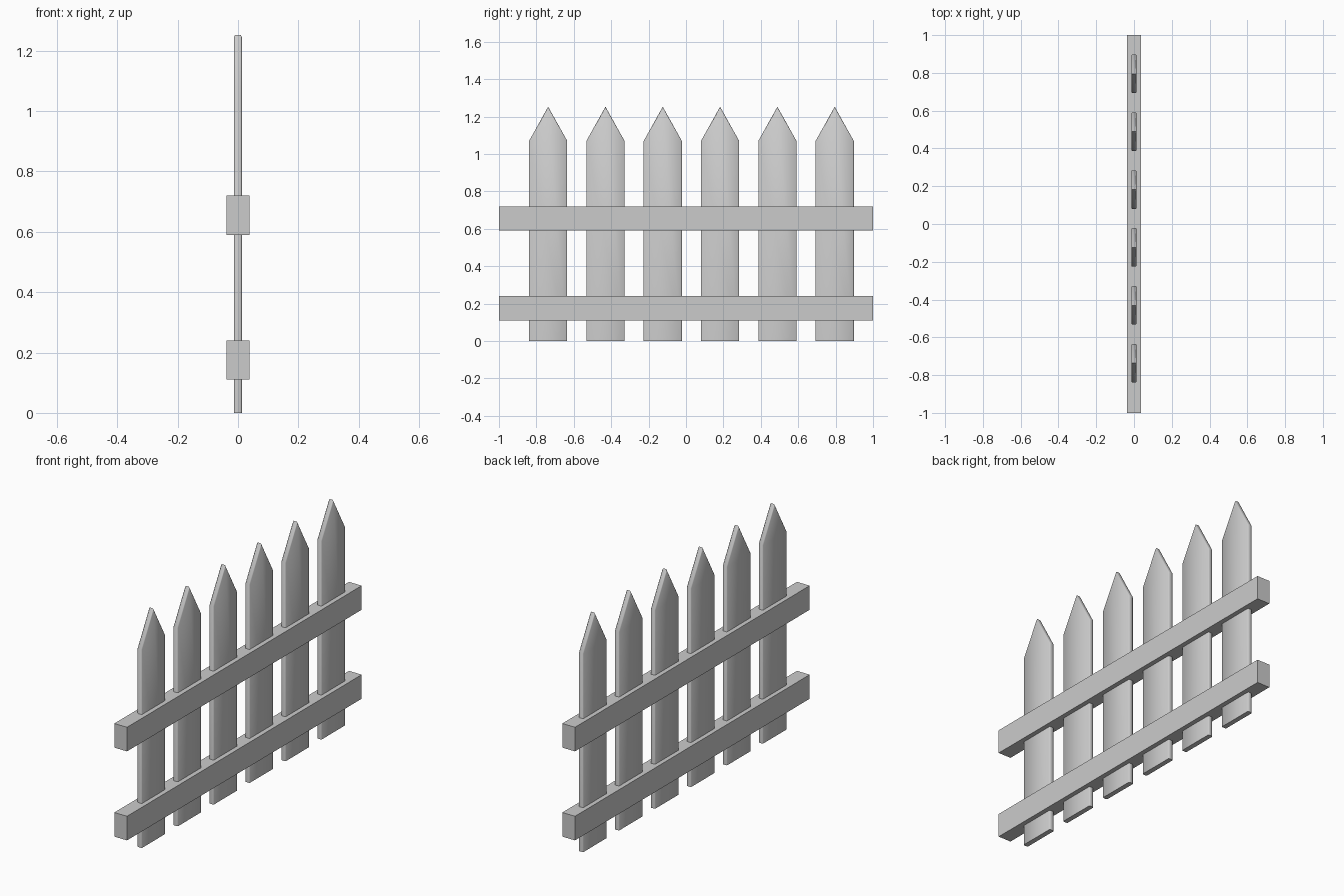
import bpy
import bmesh
import math

cube = bpy.data.objects.get("Cube")
if cube:
    bpy.data.objects.remove(cube, do_unlink=True)

grey = bpy.data.materials.new("plain_grey")
grey.use_nodes = True
colour = (0.6, 0.6, 0.6, 1)
grey.diffuse_color = colour
grey.node_tree.nodes["Principled BSDF"].inputs["Base Color"].default_value = colour


def add_prism(name, outline, x0, x1, chamfer=0):
    """Extrude a (y, z) outline along x, optionally chamfering its rims above the ground."""
    bm = bmesh.new()
    face = bm.faces.new([bm.verts.new((x0, y, z)) for y, z in outline])
    result = bmesh.ops.extrude_face_region(bm, geom=[face])
    verts = [v for v in result["geom"] if isinstance(v, bmesh.types.BMVert)]
    bmesh.ops.translate(bm, verts=verts, vec=(x1 - x0, 0, 0))
    if chamfer:
        rims = [e for e in bm.edges
                if abs(e.verts[0].co.x - e.verts[1].co.x) < 1e-5
                and max(v.co.z for v in e.verts) > 0.01]
        bmesh.ops.bevel(bm, geom=rims, offset=chamfer, segments=1, affect="EDGES")
    bmesh.ops.recalc_face_normals(bm, faces=bm.faces)
    mesh = bpy.data.meshes.new(name)
    bm.to_mesh(mesh)
    bm.free()
    mesh.materials.append(grey)
    obj = bpy.data.objects.new(name, mesh)
    bpy.context.collection.objects.link(obj)
    return obj


# Horizontal rails
for name, bottom, top in (("lower_rail", 0.11, 0.24), ("upper_rail", 0.59, 0.72)):
    add_prism(name, [(-1, bottom), (1, bottom), (1, top), (-1, top)], -0.038, 0.038)

# Pointed pickets
half = 0.102
for i in range(6):
    y = -0.737 + 0.3064 * i
    outline = [(y - half, 0), (y + half, 0), (y + half, 1.07),
               (y, 1.253), (y - half, 1.07)]
    picket = add_prism(f"picket_{i + 1}", outline, -0.014, 0.013, 0.004)
    bpy.ops.object.select_all(action="DESELECT")
    picket.select_set(True)
    bpy.context.view_layer.objects.active = picket
    bpy.ops.object.shade_smooth_by_angle(angle=math.radians(50))
